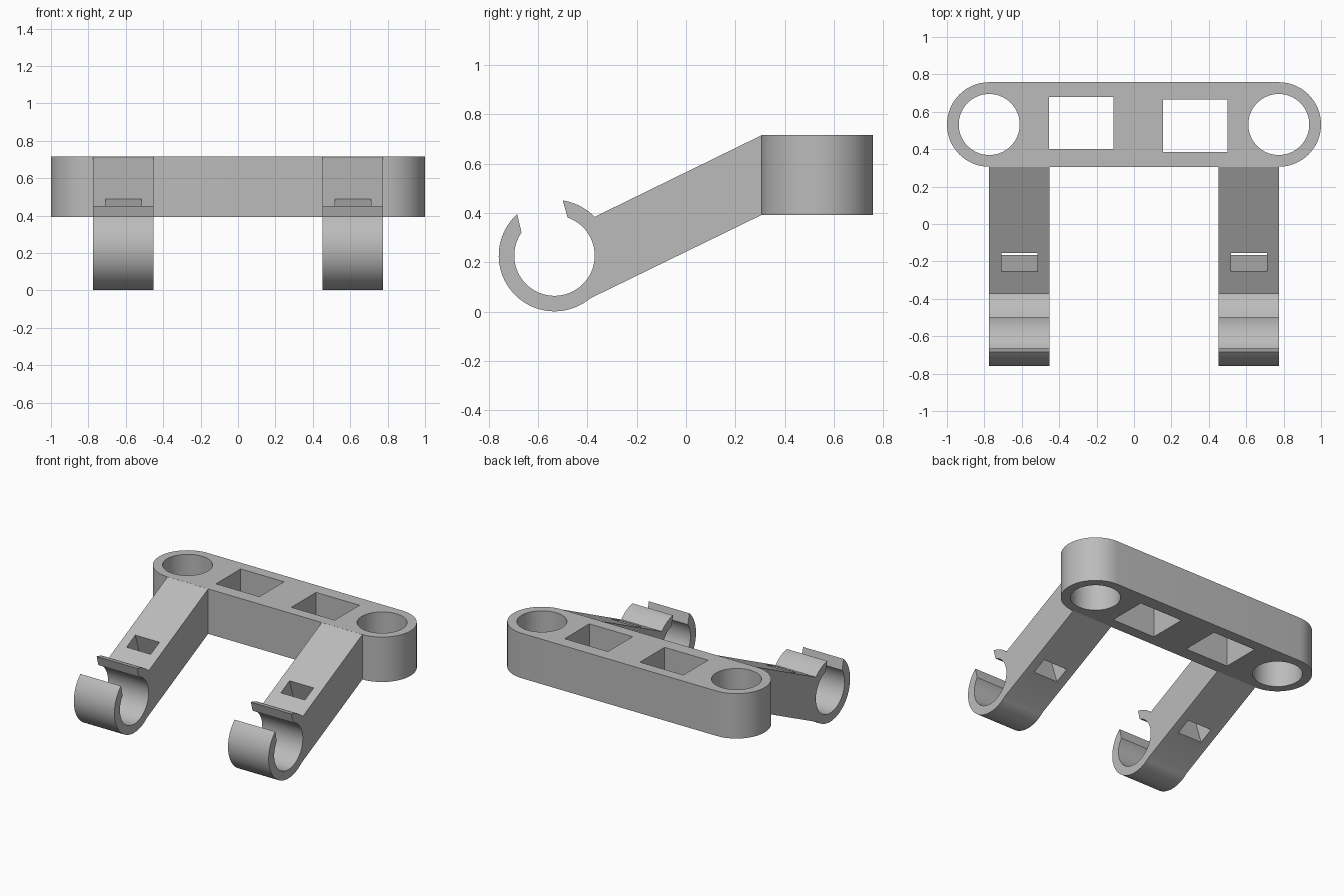
import bpy
import bmesh
from math import sin, cos, radians
from mathutils import Vector

cube = bpy.data.objects.get("Cube")
if cube:
    bpy.data.objects.remove(cube, do_unlink=True)

grey = bpy.data.materials.new("plain grey")
grey.use_nodes = True
GREY = (0.5, 0.5, 0.5, 1)
grey.diffuse_color = GREY
grey.node_tree.nodes["Principled BSDF"].inputs["Base Color"].default_value = GREY


def arc(cx, cy, r, start, end, steps):
    """Points on an arc, angles in degrees."""
    angles = [radians(start + (end - start) * i / steps) for i in range(steps + 1)]
    return [(cx + r * cos(a), cy + r * sin(a)) for a in angles]


def prism(name, points, offset):
    """Extrude a closed 3D outline by an offset vector."""
    bm = bmesh.new()
    face = bm.faces.new([bm.verts.new(p) for p in points])
    result = bmesh.ops.extrude_face_region(bm, geom=[face], use_keep_orig=True)
    verts = [v for v in result["geom"] if isinstance(v, bmesh.types.BMVert)]
    bmesh.ops.translate(bm, verts=verts, vec=Vector(offset))
    bmesh.ops.recalc_face_normals(bm, faces=bm.faces)
    mesh = bpy.data.meshes.new(name)
    bm.to_mesh(mesh)
    bm.free()
    mesh.materials.append(grey)
    obj = bpy.data.objects.new(name, mesh)
    bpy.context.collection.objects.link(obj)
    return obj


def cut(obj, cutters):
    """Subtract the cutters, then remove them."""
    for cutter in cutters:
        cutter.hide_render = True
        mod = obj.modifiers.new("cut", 'BOOLEAN')
        mod.operation = 'DIFFERENCE'
        mod.solver = 'EXACT'
        mod.object = cutter
    graph = bpy.context.evaluated_depsgraph_get()
    mesh = bpy.data.meshes.new_from_object(obj.evaluated_get(graph))
    obj.modifiers.clear()
    obj.data = mesh
    for cutter in cutters:
        bpy.data.objects.remove(cutter, do_unlink=True)


def smooth(obj):
    bpy.ops.object.select_all(action='DESELECT')
    obj.select_set(True)
    bpy.context.view_layer.objects.active = obj
    bpy.ops.object.shade_smooth_by_angle(angle=radians(30))


# Rounded crossbar with two round holes and two square windows
BAR_LOW, BAR_TOP, BAR_Y = 0.392, 0.715, 0.532
END_X, R_OUT, R_IN = 0.774, 0.226, 0.163


def upright(name, outline, low, top):
    return prism(name, [(x, y, low) for x, y in outline], (0, 0, top - low))


outline = arc(END_X, BAR_Y, R_OUT, -90, 90, 32) + arc(-END_X, BAR_Y, R_OUT, 90, 270, 32)
crossbar = upright("crossbar", outline, BAR_LOW, BAR_TOP)
holes = [upright("hole_cutter", arc(s * END_X, BAR_Y, R_IN, 0, 354.375, 63), 0.2, 0.9)
         for s in (-1, 1)]
for x, y in ((-0.455, 0.4), (0.155, 0.385)):
    w, d = 0.345, 0.28
    rect = [(x, y), (x + w, y), (x + w, y + d), (x, y + d)]
    holes.append(upright("window_cutter", rect, 0.2, 0.9))
cut(crossbar, holes)
smooth(crossbar)

# Sloping arms, each ending in an open clip ring
RING_Y, RING_Z = -0.533, 0.227
profile = [(0.307, BAR_TOP)]
profile += arc(RING_Y, RING_Z, R_OUT, 44, 81.5, 8)
profile += arc(RING_Y, RING_Z, R_IN, 71, -215, 56)
profile += arc(RING_Y, RING_Z, R_OUT, -228, -50, 36)
profile += [(0.307, BAR_LOW)]

# Slanted slot section through an arm
slot = [(-0.287, 0.545), (-0.187, 0.593), (-0.033, 0.111), (-0.133, 0.063)]

for name, x in (("right_arm", -0.775), ("left_arm", 0.452)):
    arm = prism(name, [(x, y, z) for y, z in profile], (0.323, 0, 0))
    cutter = prism("slot_cutter", [(x + 0.066, y, z) for y, z in slot], (0.192, 0, 0))
    cut(arm, [cutter])
    smooth(arm)
